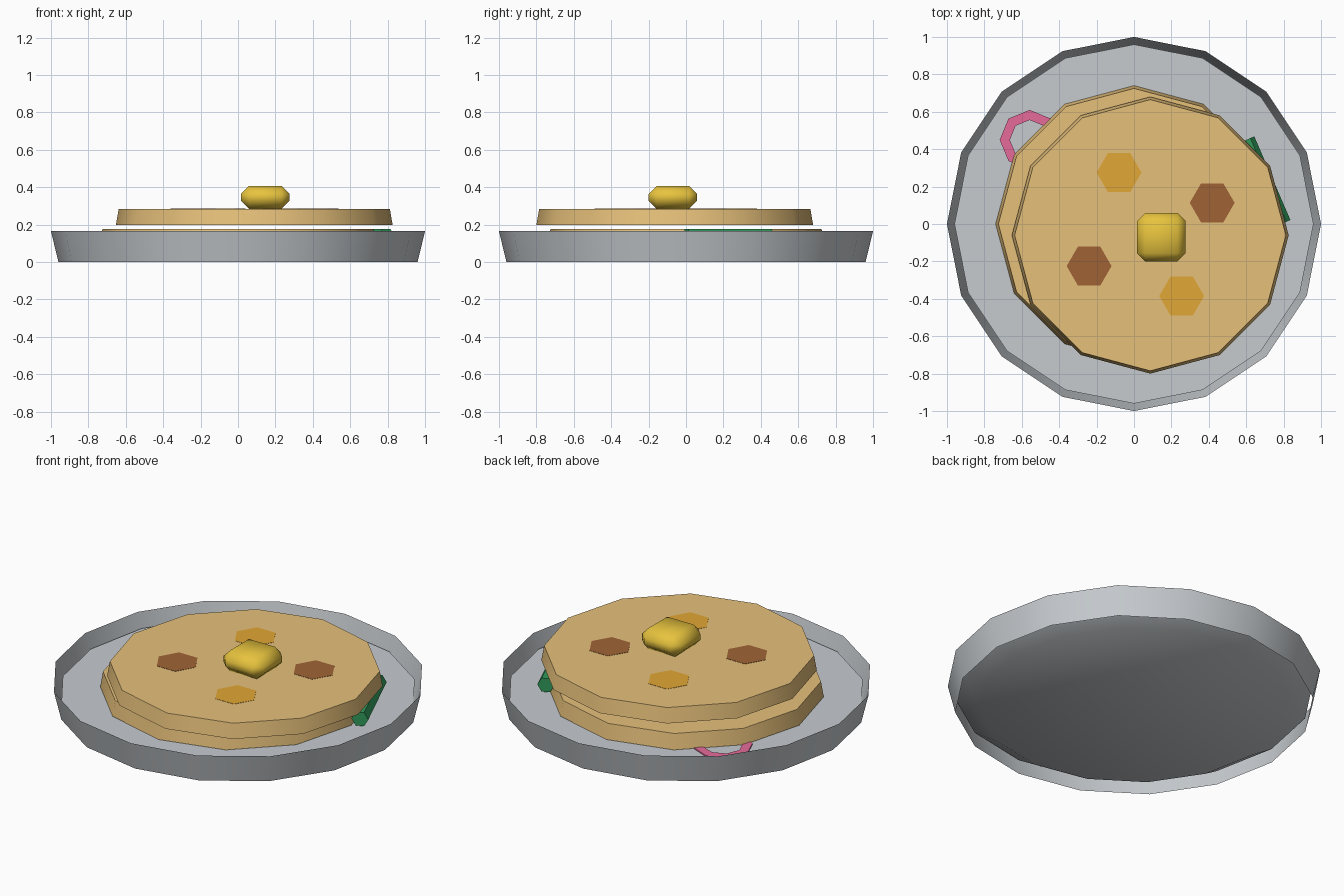
import bpy, bmesh, math
from mathutils import Matrix, Vector

if "Cube" in bpy.data.objects:
    bpy.data.objects.remove(bpy.data.objects["Cube"])


def material(name, hex_code):
    def lin(i):
        c = int(hex_code[i:i + 2], 16) / 255
        return c / 12.92 if c <= 0.04045 else ((c + 0.055) / 1.055) ** 2.4
    m = bpy.data.materials.new(name)
    m.diffuse_color = (lin(0), lin(2), lin(4), 1)
    m.use_nodes = True
    m.node_tree.nodes["Principled BSDF"].inputs["Base Color"].default_value = m.diffuse_color
    return m


GREY = material("plate grey", "C6CBCF")
BATTER = material("golden batter", "E6C07A")
ORANGE = material("orange spot", "E2A836")
BROWN = material("brown spot", "A06436")
BUTTER = material("butter yellow", "E8C43E")
GREEN = material("stalk green", "30985A")
PINK = material("onion pink", "E66A9A")


def finish(name, bm, mat, loc=(0, 0, 0), rot=(0, 0, 0), smooth=None):
    mesh = bpy.data.meshes.new(name)
    bm.to_mesh(mesh)
    bm.free()
    mesh.materials.append(mat)
    ob = bpy.data.objects.new(name, mesh)
    bpy.context.collection.objects.link(ob)
    ob.location, ob.rotation_euler = loc, rot
    if smooth:
        bpy.ops.object.select_all(action='DESELECT')
        ob.select_set(True)
        bpy.context.view_layer.objects.active = ob
        bpy.ops.object.shade_smooth_by_angle(angle=math.radians(smooth))
    return ob


def ring(bm, n, r, z):
    return [bm.verts.new((r * math.cos(math.tau * i / n), r * math.sin(math.tau * i / n), z))
            for i in range(n)]


def bridge(bm, a, b):
    n = len(a)
    for i in range(n):
        j = (i + 1) % n
        bm.faces.new((a[i], a[j], b[j], b[i]))


def prism(name, n, r0, r1, z0, z1, mat, loc=(0, 0, 0), rot=(0, 0, 0), smooth=None):
    bm = bmesh.new()
    a, b = ring(bm, n, r0, z0), ring(bm, n, r1, z1)
    bridge(bm, a, b)
    bm.faces.new(a[::-1])
    bm.faces.new(b)
    return finish(name, bm, mat, loc, rot, smooth)


# Plate: thin open wall around a tapered base
bm = bmesh.new()
bridge(bm, ring(bm, 16, 0.96, 0), ring(bm, 16, 1.0, 0.165))
finish("plate_wall", bm, GREY, smooth=35)
prism("plate_base", 16, 0.83, 0.96, 0.0, 0.083, GREY, smooth=40)

# Two stacked pancakes
CX, CY = 0.087, -0.06
prism("lower_pancake", 12, 0.74, 0.725, 0.087, 0.177, BATTER, smooth=35)
prism("upper_pancake", 12, 0.74, 0.725, 0.197, 0.284, BATTER, (CX, CY, 0), smooth=35)

# Cooked spots, almost flush with the top
for i, (x, y, mat) in enumerate([(-0.08, 0.275, ORANGE), (0.255, -0.385, ORANGE),
                                 (0.418, 0.113, BROWN), (-0.24, -0.225, BROWN)]):
    prism(f"spot_{i + 1}", 6, 0.12, 0.12, 0.281, 0.2855, mat, (x, y, 0))

# Butter pat with chamfered edges
bm = bmesh.new()
bmesh.ops.create_cube(bm, size=1, matrix=Matrix.Diagonal((0.26, 0.26, 0.124, 1)))
bmesh.ops.bevel(bm, geom=bm.edges[:], offset=0.044, segments=1, affect='EDGES')
finish("butter_pat", bm, BUTTER, (0.146, -0.07, 0.346), smooth=60)

# Green stalk lying beside the stack
a, b = Vector((0.601, 0.45, 0.137)), Vector((0.794, 0.003, 0.137))
d = b - a
prism("green_stalk", 6, 0.046, 0.046, -d.length / 2, d.length / 2, GREEN, (a + b) / 2,
      (math.pi / 2, 0, math.atan2(d.y, d.x) + math.pi / 2))

# Onion ring: flat eight-sided band
bm = bmesh.new()
loops = [ring(bm, 8, r, z) for r, z in ((0.16, 0.085), (0.16, 0.092), (0.106, 0.092), (0.106, 0.085))]
for i in range(4):
    bridge(bm, loops[i], loops[(i + 1) % 4])
finish("onion_ring", bm, PINK, (-0.558, 0.45, 0))
